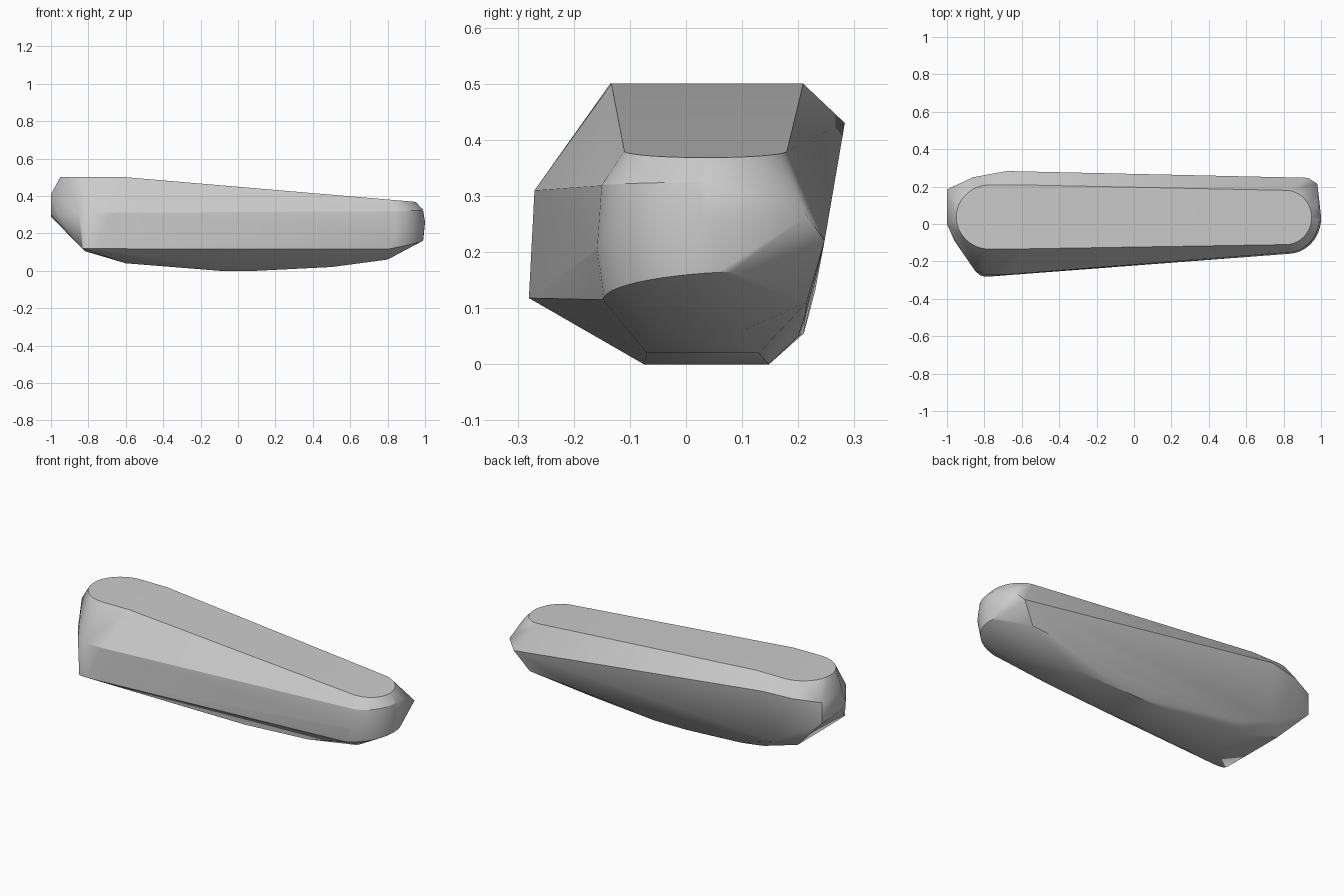
import bpy, bmesh, math

if "Cube" in bpy.data.objects:
    bpy.data.objects.remove(bpy.data.objects["Cube"], do_unlink=True)


def arc(cx, cy, rx, ry, start, end, z_start, z_end, steps=14):
    """Elliptical arc whose height runs from z_start to z_end."""
    points = []
    for i in range(steps + 1):
        t = i / steps
        a = math.radians(start + (end - start) * t)
        height = z_start + (z_end - z_start) * math.sin(t * math.pi / 2)
        points.append((cx + rx * math.cos(a), cy + ry * math.sin(a), height))
    return points


points = []

# Flat top: level over the thick end, sloping down to the thin end
points += arc(-0.77, 0.037, 0.18, 0.172, 90, 270, 0.5, 0.5, 24)
points += [(-0.6, 0.209, 0.5), (-0.6, -0.133, 0.5)]
points += [(x, y, 0.5 - (x + 0.6) * 0.085)
           for x, y, _ in arc(0.81, 0.035, 0.14, 0.145, -90, 90, 0, 0, 24)]

# Rounded thin end: shoulder, waist and lower rim
points += arc(0.82, 0.03, 0.17, 0.182, -90, 20, 0.318, 0.325)
points += arc(0.82, 0.03, 0.18, 0.19, -90, 15, 0.2, 0.26)
points += arc(0.8, 0.03, 0.19, 0.178, -90, 25, 0.115, 0.165)
points += [(0.98, 0.215, 0.265), (0.93, 0.247, 0.22)]

# Thick end: front corner, end face and back corner
points += [(-0.68, -0.27, 0.31), (-0.79, -0.27, 0.31), (-0.76, -0.28, 0.118)]
points += arc(-0.8, -0.255, 0.035, 0.025, 180, 270, 0.12, 0.118, 5)
points += [(-0.85, -0.25, 0.31), (-0.96, -0.09, 0.3)]
points += [(-1, 0, 0.41), (-1, 0, 0.3), (-1, 0.185, 0.41), (-1, 0.185, 0.29)]
points += [(-0.86, 0.25, 0.42), (-0.68, 0.283, 0.43)]

# Bowed underside: front and back edges of the keel strip
keel = [(-0.82, -0.05, 0.15, 0.105), (-0.6, -0.07, 0.15, 0.04),
        (-0.1, -0.075, 0.148, 0), (0.1, -0.075, 0.148, 0),
        (0.5, -0.07, 0.13, 0.02), (0.8, -0.05, 0.1, 0.06)]
for x, front, back, z in keel:
    points += [(x, front, z), (x, back, z)]

# Lower back edge
points += [(-0.72, 0.23, 0.13), (-0.5, 0.21, 0.055), (0.2, 0.2, 0.05),
           (0.6, 0.213, 0.09), (0.85, 0.215, 0.11)]

# The body is the taut skin stretched over all of these outlines
bm = bmesh.new()
for p in points:
    bm.verts.new(p)
hull = bmesh.ops.convex_hull(bm, input=bm.verts[:], use_existing_faces=False)
loose = {g for g in hull["geom_interior"] + hull["geom_unused"]
         if isinstance(g, bmesh.types.BMVert)}
bmesh.ops.delete(bm, geom=list(loose), context="VERTS")
bmesh.ops.dissolve_limit(bm, angle_limit=math.radians(1),
                         verts=bm.verts[:], edges=bm.edges[:])
bmesh.ops.recalc_face_normals(bm, faces=bm.faces[:])

mesh = bpy.data.meshes.new("tapered_body")
bm.to_mesh(mesh)
bm.free()
body = bpy.data.objects.new("tapered_body", mesh)
bpy.context.collection.objects.link(body)

# Plain grey finish
grey = bpy.data.materials.new("plain_grey")
grey.use_nodes = True
colour = (0.6, 0.6, 0.6, 1)
grey.diffuse_color = colour
grey.node_tree.nodes["Principled BSDF"].inputs["Base Color"].default_value = colour
mesh.materials.append(grey)

bpy.ops.object.select_all(action="DESELECT")
body.select_set(True)
bpy.context.view_layer.objects.active = body
bpy.ops.object.shade_smooth_by_angle(angle=math.radians(30))
